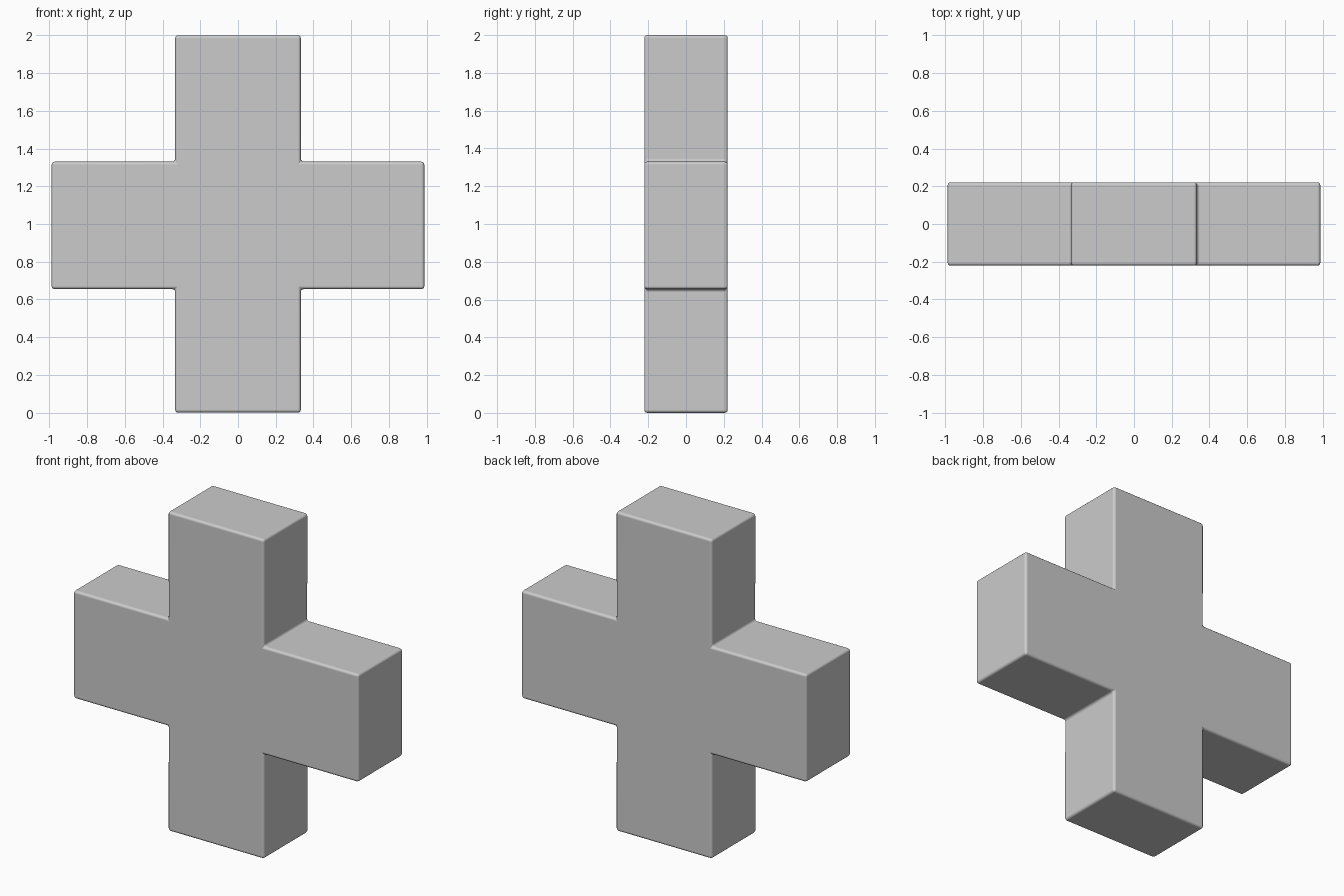
import bpy, bmesh

if "Cube" in bpy.data.objects:
    bpy.data.objects.remove(bpy.data.objects["Cube"])

ARM = 0.988             # half length of the horizontal bar
STEM = 0.333            # half width of the upright
LOW, HIGH = 0.655, 1.33  # bottom and top of the horizontal bar
TOP = 2.0
DEPTH = 0.221           # half thickness

# Right half of the outline, mirrored to close the cross
right = [(STEM, 0), (STEM, LOW), (ARM, LOW), (ARM, HIGH), (STEM, HIGH), (STEM, TOP)]
outline = right + [(-x, z) for x, z in reversed(right)]

# Solid cross body extruded from front to back
bm = bmesh.new()
front = bm.faces.new([bm.verts.new((x, -DEPTH, z)) for x, z in outline])
ext = bmesh.ops.extrude_face_region(bm, geom=[front], use_keep_orig=True)
verts = [g for g in ext["geom"] if isinstance(g, bmesh.types.BMVert)]
bmesh.ops.translate(bm, verts=verts, vec=(0, 2 * DEPTH, 0))
bmesh.ops.recalc_face_normals(bm, faces=bm.faces[:])
mesh = bpy.data.meshes.new("cross_body")
bm.to_mesh(mesh)
bm.free()
cross = bpy.data.objects.new("cross_body", mesh)
bpy.context.collection.objects.link(cross)

# Small rounding on every outer and inner edge
bevel = cross.modifiers.new("rounded_edges", 'BEVEL')
bevel.width = 0.016
bevel.segments = 3
bevel.limit_method = 'ANGLE'
bevel.harden_normals = True
for poly in mesh.polygons:
    poly.use_smooth = True
